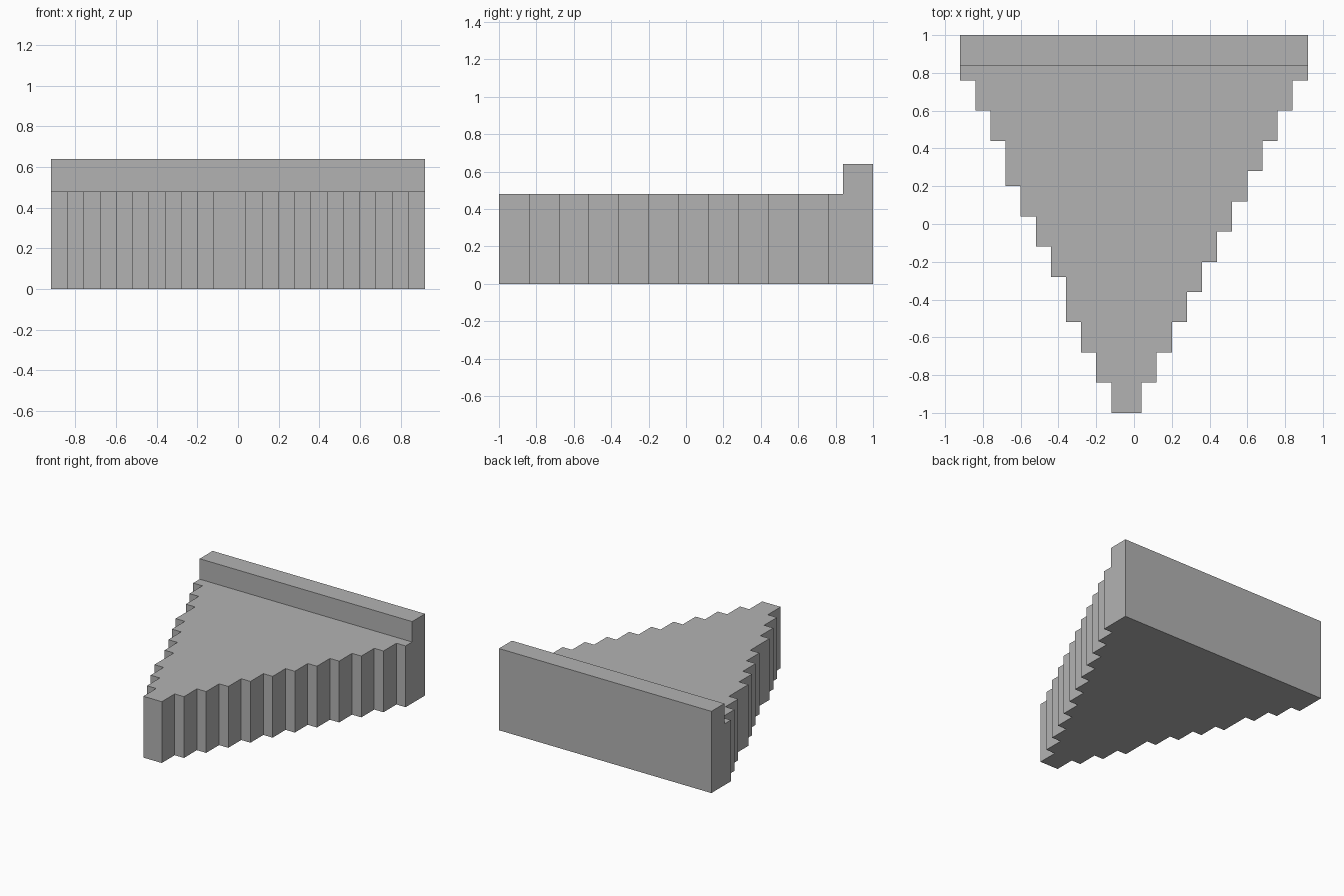
import bpy
import bmesh

default = bpy.data.objects.get("Cube")
if default:
    bpy.data.objects.remove(default, do_unlink=True)

U = 0.08                    # one grid step
DECK_TOP, WALL_TOP = 6 * U, 8 * U
WALL_FRONT = 1 - 2 * U


def stair_edge(start, side, runs):
    """Stepped side of the wedge, from the tip towards the back wall."""
    x, y, points = start, -1.0, []
    for run in runs:
        points.append((x, y))
        y += run * U
        points.append((x, y))
        x += side * U
    # extra point where the back wall begins
    points.insert(-1, (points[-1][0], WALL_FRONT))
    return points


# Outline of the stepped wedge
right_edge = stair_edge(0.04, 1, [2] * 11 + [3])
left_edge = stair_edge(-0.12, -1, [2, 2, 2, 3, 2, 2, 2, 3, 2, 2, 3])
outline = right_edge + left_edge[::-1]

bm = bmesh.new()
base = bm.faces.new([bm.verts.new((x, y, 0)) for x, y in outline])

# Deck: raise the outline
raised = bmesh.ops.extrude_face_region(bm, geom=[base], use_keep_orig=True)["geom"]
top_verts = [g for g in raised if isinstance(g, bmesh.types.BMVert)]
bmesh.ops.translate(bm, vec=(0, 0, DECK_TOP), verts=top_verts)

# Back wall: split off the rear strip and raise it further
wall_line = [v for v in top_verts if abs(v.co.y - WALL_FRONT) < 0.001]
bmesh.ops.connect_verts(bm, verts=wall_line)
strip = [f for f in bm.faces
         if all(v.co.z > DECK_TOP - 0.01 and v.co.y > WALL_FRONT - 0.01 for v in f.verts)]
raised = bmesh.ops.extrude_face_region(bm, geom=strip)["geom"]
bmesh.ops.translate(bm, vec=(0, 0, WALL_TOP - DECK_TOP),
                    verts=[g for g in raised if isinstance(g, bmesh.types.BMVert)])

# Merge coplanar pieces
bmesh.ops.dissolve_limit(bm, angle_limit=0.01, verts=bm.verts[:], edges=bm.edges[:])
bmesh.ops.recalc_face_normals(bm, faces=bm.faces[:])

mesh = bpy.data.meshes.new("stepped_wedge")
bm.to_mesh(mesh)
bm.free()
wedge = bpy.data.objects.new("stepped_wedge_with_back_wall", mesh)
bpy.context.collection.objects.link(wedge)

# Plain grey
grey = bpy.data.materials.new("grey")
grey.use_nodes = True
colour = (0.45, 0.45, 0.45, 1)
grey.diffuse_color = colour
grey.node_tree.nodes["Principled BSDF"].inputs["Base Color"].default_value = colour
mesh.materials.append(grey)
